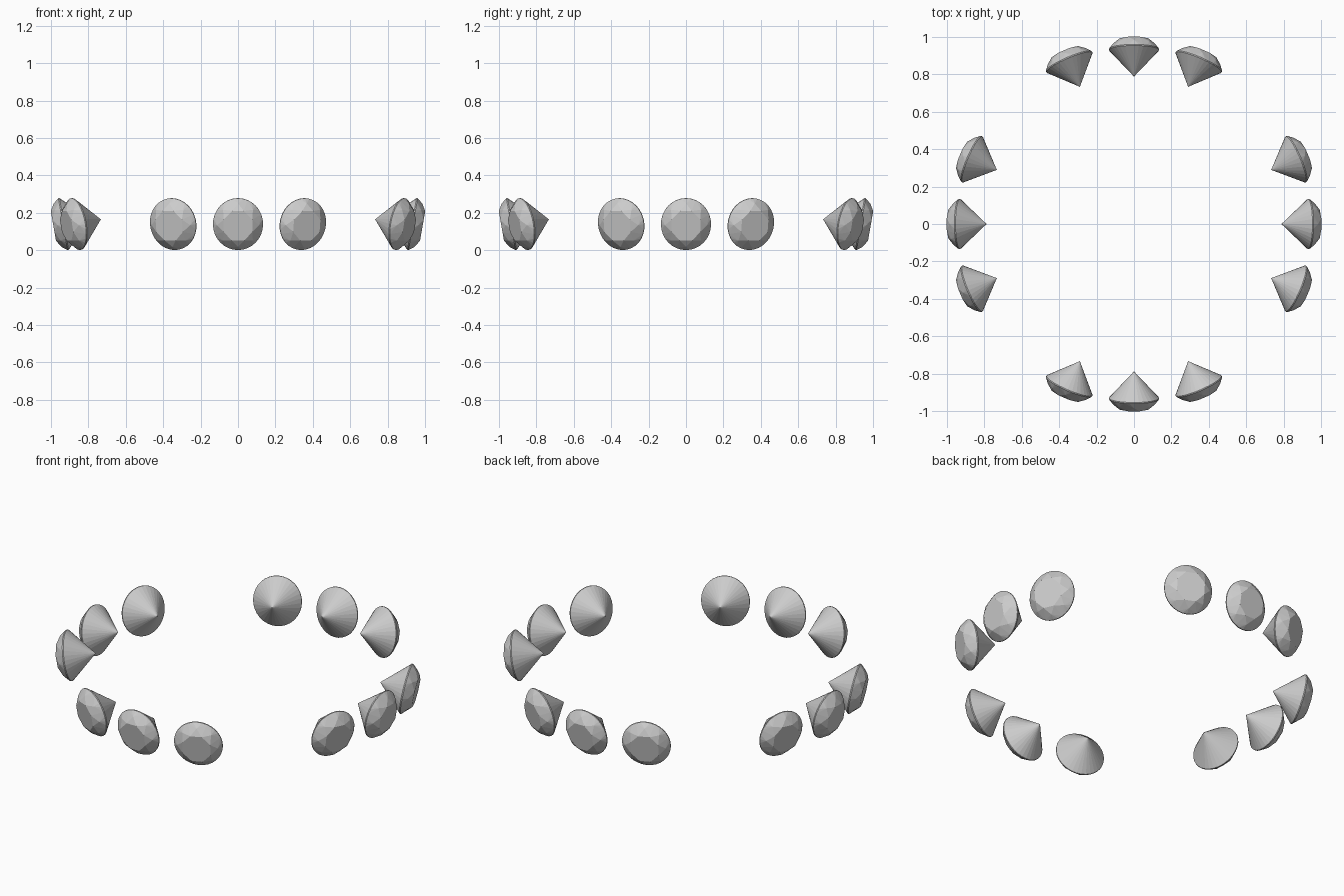
import bpy, bmesh
from math import sin, cos, pi, radians
from mathutils import Vector, Matrix

if "Cube" in bpy.data.objects:
    bpy.data.objects.remove(bpy.data.objects["Cube"])

R_WIDE, R_TALL = 0.134, 0.1405   # girdle half width / half height
CROWN, PAVILION = 0.055, 0.147
SIDES = 32
TILT = radians(10)               # tables lean slightly downward


def ring(bm, n, scale, z, offset=0.0):
    return [bm.verts.new((R_WIDE * scale * cos(2 * pi * (i + offset) / n),
                          R_TALL * scale * sin(2 * pi * (i + offset) / n), z))
            for i in range(n)]


def gem_mesh():
    bm = bmesh.new()
    # rings: octagonal table, kite corners, girdle top and bottom, point
    table = ring(bm, 8, 0.62, CROWN, 0.5)
    kite = ring(bm, 8, 0.84, CROWN * 0.58, 0.0)
    top = ring(bm, SIDES, 1.0, 0.003)
    low = ring(bm, SIDES, 1.0, -0.003)
    tip = bm.verts.new((0, 0, -PAVILION))
    bm.faces.new(table)
    for i in range(8):
        j = (i + 1) % 8
        g = [top[(4 * i + k) % SIDES] for k in range(5)]
        bm.faces.new((table[i - 1], kite[i], table[i]))       # star facets
        bm.faces.new((kite[i], g[2], table[i]))               # main facets
        bm.faces.new((table[i], g[2], kite[j]))
        for k in range(2):                                    # girdle facets
            bm.faces.new((kite[i], g[k], g[k + 1]))
            bm.faces.new((kite[j], g[k + 2], g[k + 3]))
    for i in range(SIDES):
        j = (i + 1) % SIDES
        bm.faces.new((top[i], low[i], low[j], top[j]))
        bm.faces.new((low[i], tip, low[j]))
    bmesh.ops.recalc_face_normals(bm, faces=bm.faces)
    me = bpy.data.meshes.new("gem")
    bm.to_mesh(me)
    bm.free()
    return me


mesh = gem_mesh()

# four groups of three stones, tables facing outward
for quarter in range(4):
    for k in (-1, 0, 1):
        pos = quarter * pi / 2 + k * radians(21.8)
        yaw = quarter * pi / 2 + k * radians(23.3)
        axis = Vector((cos(yaw) * cos(TILT), sin(yaw) * cos(TILT), -sin(TILT)))
        side = Vector((-sin(yaw), cos(yaw), 0))
        up = axis.cross(side)
        m = Matrix((side, up, axis)).transposed().to_4x4()
        m.translation = Vector((0.933 * cos(pos), 0.933 * sin(pos), 0.1395))
        ob = bpy.data.objects.new(f"gem_{quarter}_{k + 2}", mesh)
        ob.matrix_world = m
        bpy.context.collection.objects.link(ob)
